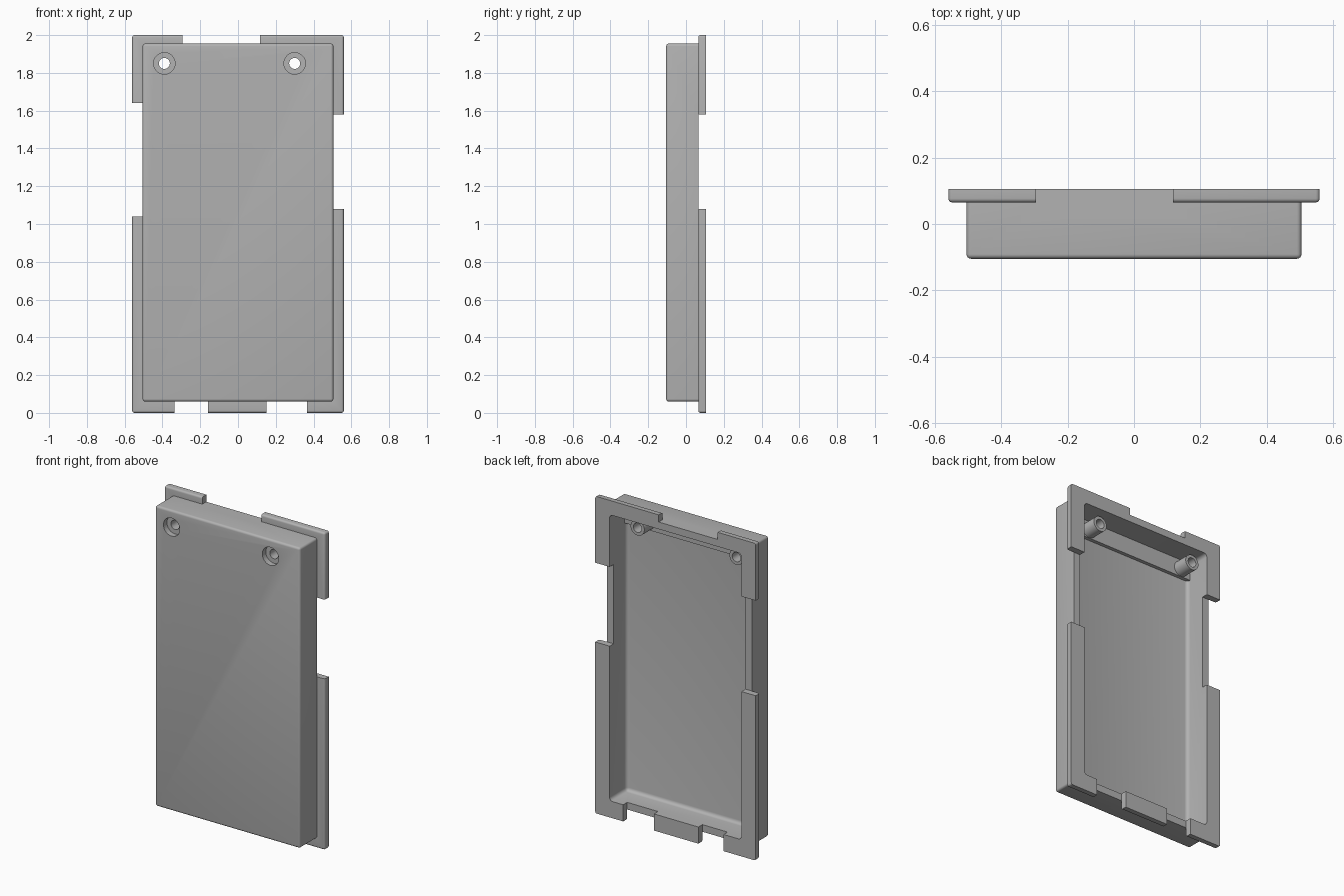
import bpy, bmesh, math
from mathutils import Matrix, Vector

cube = bpy.data.objects.get("Cube")
if cube:
    bpy.data.objects.remove(cube, do_unlink=True)

grey = bpy.data.materials.new("plain grey")
grey.use_nodes = True
colour = (0.45, 0.45, 0.45, 1)
grey.diffuse_color = colour
grey.node_tree.nodes["Principled BSDF"].inputs["Base Color"].default_value = colour


def finish(bm, name):
    bmesh.ops.recalc_face_normals(bm, faces=bm.faces)
    mesh = bpy.data.meshes.new(name)
    bm.to_mesh(mesh)
    bm.free()
    mesh.materials.append(grey)
    obj = bpy.data.objects.new(name, mesh)
    bpy.context.collection.objects.link(obj)
    return obj


def box(name, x, y, z, radius=0):
    """Box from ranges; rounds every edge except those of the back face."""
    bm = bmesh.new()
    bmesh.ops.create_cube(bm, size=1)
    for v in bm.verts:
        v.co = Vector([r[0] if c < 0 else r[1] for c, r in zip(v.co, (x, y, z))])
    if radius:
        edges = [e for e in bm.edges if min(v.co.y for v in e.verts) < y[1] - 1e-4]
        bmesh.ops.bevel(bm, geom=edges, offset=radius, segments=4,
                        profile=0.5, affect='EDGES')
    return finish(bm, name)


def cylinder(name, x, z, y, radius):
    bm = bmesh.new()
    place = Matrix.Translation((x, sum(y) / 2, z)) @ Matrix.Rotation(math.pi / 2, 4, 'X')
    bmesh.ops.create_cone(bm, cap_ends=True, segments=40, radius1=radius,
                          radius2=radius, depth=y[1] - y[0], matrix=place)
    return finish(bm, name)


def combine(target, tool, operation):
    mod = target.modifiers.new(operation.lower(), 'BOOLEAN')
    mod.object, mod.operation, mod.solver = tool, operation, 'EXACT'
    bpy.context.view_layer.objects.active = target
    bpy.ops.object.modifier_apply(modifier=mod.name)
    bpy.data.objects.remove(tool, do_unlink=True)


BACK, RIM, FLOOR = 0.105, 0.065, -0.068

# Tray body with a flange round its open back
tray = box("tray_shell", (-0.505, 0.505), (-0.105, BACK), (0.06, 1.955), 0.014)
combine(tray, box("flange", (-0.56, 0.56), (RIM, BACK), (0, 2), 0.012), 'UNION')

# Hollow inside
combine(tray, box("cavity", (-0.46, 0.46), (FLOOR, 0.3), (0.105, 1.91), 0.022), 'DIFFERENCE')

# Notches: through flange and wall at the sides and bottom, flange only on top
notches = [
    ((0.44, 0.7), (RIM, 0.3), (1.08, 1.58)),
    ((-0.7, -0.44), (RIM, 0.3), (1.04, 1.64)),
    ((0.15, 0.365), (RIM, 0.3), (-0.1, 0.125)),
    ((-0.335, -0.16), (RIM, 0.3), (-0.1, 0.125)),
    ((-0.295, 0.117), (0.03, 0.3), (1.955, 2.1)),
]
for x, y, z in notches:
    combine(tray, box("notch", x, y, z), 'DIFFERENCE')

# Raised floor strip that carries the screw bosses
combine(tray, box("boss_ledge", (-0.48, 0.48), (-0.09, -0.045), (1.80, 1.93)), 'UNION')

# Screw bosses with recessed heads and through holes
for x in (-0.39, 0.30):
    combine(tray, cylinder("screw_boss", x, 1.85, (-0.055, 0.055), 0.048), 'UNION')
    combine(tray, cylinder("screw_recess", x, 1.85, (-0.2, -0.07), 0.057), 'DIFFERENCE')
    combine(tray, cylinder("screw_hole", x, 1.85, (-0.2, 0.2), 0.029), 'DIFFERENCE')

# Smooth rounded edges, keep corners crisp
bpy.ops.object.select_all(action='DESELECT')
tray.select_set(True)
bpy.context.view_layer.objects.active = tray
bpy.ops.object.shade_smooth_by_angle(angle=math.radians(30))
